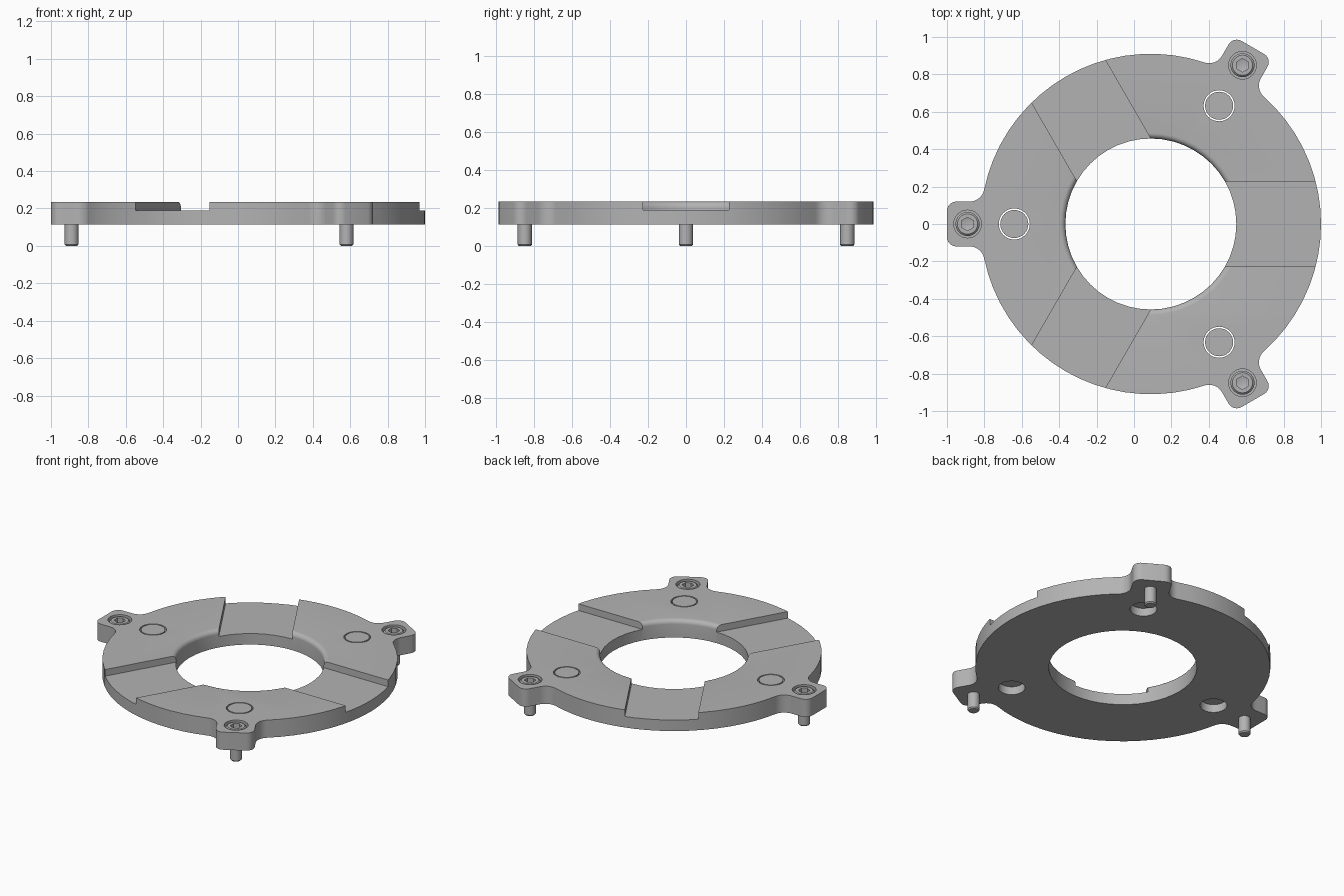
import bpy
import bmesh
from math import sin, cos, pi, radians, asin, sqrt
from mathutils import Matrix, Vector

cube = bpy.data.objects.get("Cube")
if cube:
    bpy.data.objects.remove(cube)

CX = 0.09                       # ring axis
BOTTOM, FLOOR, TOP = 0.115, 0.19, 0.235
OUTER, HOLE = 0.91, 0.457
EAR_HALF, EAR_END, CORNER, FILLET = 0.12, 1.09, 0.05, 0.08
EARS = [radians(a) for a in (180, 60, -60)]
SLOTS = [radians(a) for a in (0, 120, 240)]

grey = bpy.data.materials.new("plain grey")
grey.use_nodes = True
colour = (0.45, 0.45, 0.45, 1)
grey.diffuse_color = colour
grey.node_tree.nodes["Principled BSDF"].inputs["Base Color"].default_value = colour


def add_object(name, bm):
    bmesh.ops.recalc_face_normals(bm, faces=bm.faces)
    mesh = bpy.data.meshes.new(name)
    bm.to_mesh(mesh)
    bm.free()
    mesh.materials.append(grey)
    obj = bpy.data.objects.new(name, mesh)
    bpy.context.collection.objects.link(obj)
    return obj


def lathe(name, profile, centre, steps=32):
    """Solid of revolution from (radius, height) points that start and end on the axis."""
    bm = bmesh.new()
    verts = [bm.verts.new((0, r, z)) for r, z in profile]
    edges = [bm.edges.new(pair) for pair in zip(verts, verts[1:])]
    bmesh.ops.spin(bm, geom=verts + edges, axis=(0, 0, 1), cent=(0, 0, 0),
                   angle=2 * pi, steps=steps, use_merge=True)
    bmesh.ops.remove_doubles(bm, verts=bm.verts, dist=1e-5)
    bmesh.ops.translate(bm, verts=bm.verts, vec=(*centre, 0))
    return add_object(name, bm)


def cylinder(name, radius, low, high, centre, steps=32):
    return lathe(name, [(0, low), (radius, low), (radius, high), (0, high)], centre, steps)


def carve(obj, cutters):
    """Cut each helper out of the object, then drop the helpers."""
    for cutter in cutters:
        cutter.hide_render = True
        mod = obj.modifiers.new("cut", 'BOOLEAN')
        mod.operation = 'DIFFERENCE'
        mod.solver = 'EXACT'
        mod.object = cutter
    bpy.context.view_layer.update()
    graph = bpy.context.evaluated_depsgraph_get()
    mesh = bpy.data.meshes.new_from_object(obj.evaluated_get(graph))
    obj.modifiers.clear()
    obj.data = mesh
    for cutter in cutters:
        bpy.data.objects.remove(cutter)


def smooth(obj):
    obj.data.shade_smooth()
    obj.data.set_sharp_from_angle(angle=radians(30))


def polar(radius, angle):
    return (CX + radius * cos(angle), radius * sin(angle))


def arc(cx, cy, r, start, end, n):
    return [(cx + r * cos(start + (end - start) * i / n),
             cy + r * sin(start + (end - start) * i / n)) for i in range(n + 1)]


# Ring outline: one third (ear plus rim arc) turned three times
fy = EAR_HALF + FILLET
fx = sqrt((OUTER + FILLET) ** 2 - fy ** 2)
root = asin(fy / (OUTER + FILLET))
half = arc(EAR_END - CORNER, EAR_HALF - CORNER, CORNER, 0, pi / 2, 6)
half += arc(fx, fy, FILLET, -pi / 2, root - pi, 8)
lower = [(x, -y) for x, y in reversed(half)]
rim = arc(0, 0, OUTER, root, 2 * pi / 3 - root, 18)[1:-1]
third = lower + half + rim

bm = bmesh.new()
outline = []
for a in sorted(EARS):
    turn = Matrix.Rotation(a, 3, 'Z')
    outline += [bm.verts.new(turn @ Vector((x, y, 0)) + Vector((CX, 0, BOTTOM)))
                for x, y in third]
base = bm.faces.new(outline)
top = bmesh.ops.extrude_face_region(bm, geom=[base])
bmesh.ops.translate(bm, vec=(0, 0, TOP - BOTTOM),
                    verts=[g for g in top["geom"] if isinstance(g, bmesh.types.BMVert)])
plate = add_object("ring_plate", bm)

# Central hole with a rounded upper lip
lip = 0.03
lip_arc = [(HOLE + lip - lip * cos(t), TOP - lip + lip * sin(t))
           for t in [pi / 2 * i / 6 for i in range(7)]]
cutters = [lathe("hole_cutter", [(0, 0), (HOLE, 0)] + lip_arc
                 + [(HOLE + lip, TOP + 0.1), (0, TOP + 0.1)], (CX, 0), 48)]

# Radial slots with parallel walls
for a in SLOTS:
    bm = bmesh.new()
    bmesh.ops.create_cube(bm, size=1)
    bmesh.ops.scale(bm, vec=(1, 0.455, 0.2), verts=bm.verts)
    bmesh.ops.translate(bm, vec=(0.7, 0, FLOOR + 0.1), verts=bm.verts)
    bmesh.ops.rotate(bm, cent=(0, 0, 0), matrix=Matrix.Rotation(a, 3, 'Z'), verts=bm.verts)
    bmesh.ops.translate(bm, vec=(CX, 0, 0), verts=bm.verts)
    cutters.append(add_object("slot_cutter", bm))

# Insert holes and screw seats
SEAT = 0.155
for a in EARS:
    cutters.append(cylinder("insert_cutter", 0.083, 0, 0.4, polar(0.73, a)))
    cutters.append(cylinder("seat_cutter", 0.074, SEAT, 0.4, polar(0.98, a)))
carve(plate, cutters)
smooth(plate)

# Round inserts and socket screws
for i, a in enumerate(EARS, 1):
    insert = cylinder(f"round_insert_{i}", 0.075, 0.165, TOP, polar(0.73, a))
    smooth(insert)
    spot = polar(0.98, a)
    screw = lathe(f"socket_screw_{i}",
                  [(0, 0), (0.03, 0), (0.037, 0.008), (0.037, SEAT), (0.064, SEAT),
                   (0.064, TOP - 0.014), (0.054, TOP - 0.004), (0, TOP - 0.004)], spot)
    socket = lathe("socket_cutter", [(0, 0.185), (0.036, 0.195), (0.036, 0.4), (0, 0.4)], spot, 6)
    carve(screw, [socket])
    smooth(screw)
